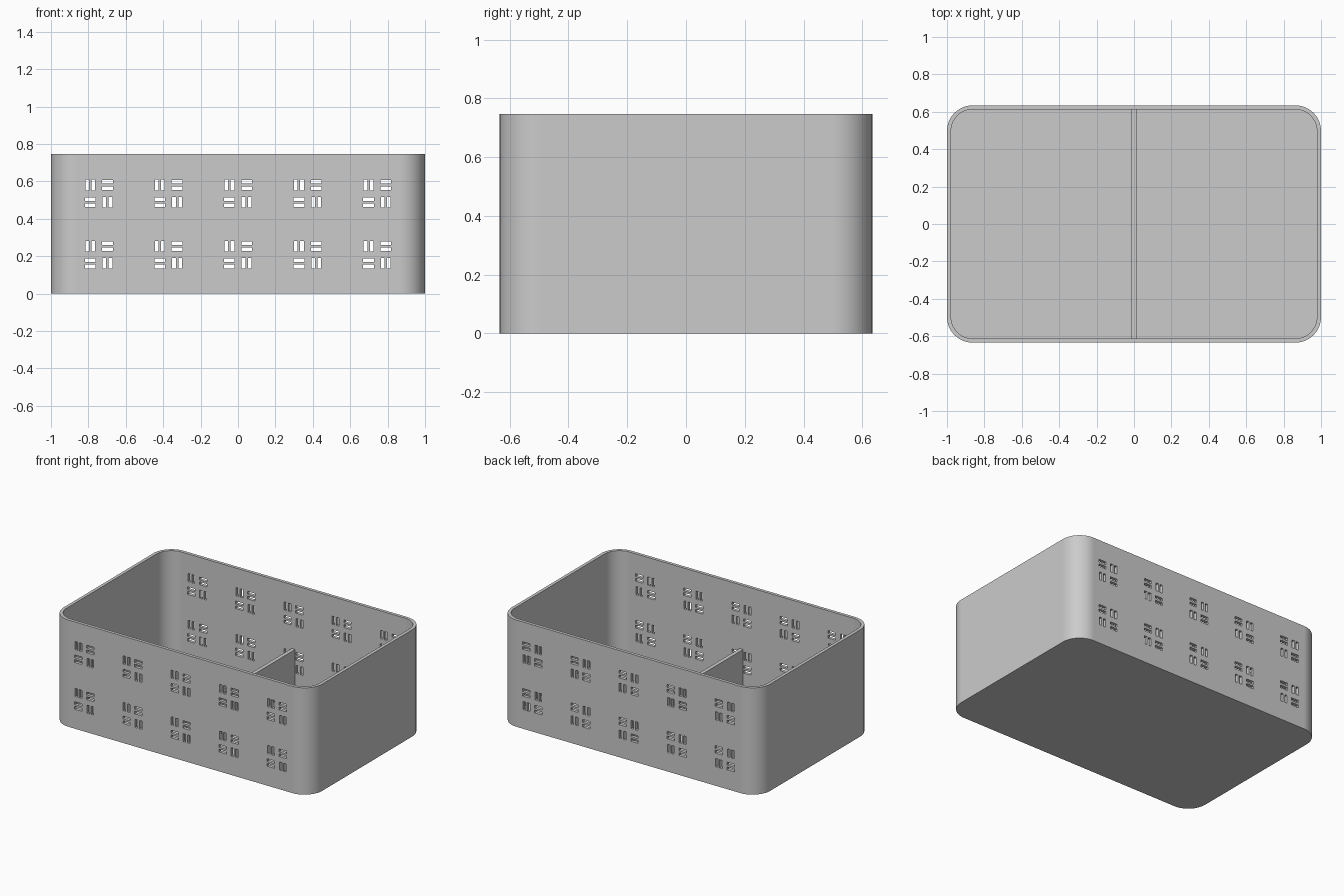
import bpy
import bmesh
import math
from mathutils import Vector, Matrix

if "Cube" in bpy.data.objects:
    bpy.data.objects.remove(bpy.data.objects["Cube"], do_unlink=True)

HALF_X, HALF_Y, HEIGHT = 1.0, 0.634, 0.746
WALL, RADIUS, ARC_STEPS = 0.022, 0.137, 16
DIVIDER_TOP = 0.30

grey = bpy.data.materials.new("grey plastic")
grey.use_nodes = True
colour = (0.6, 0.6, 0.6, 1)
grey.diffuse_color = colour
grey.node_tree.nodes["Principled BSDF"].inputs["Base Color"].default_value = colour


def make_object(name, bm):
    bmesh.ops.recalc_face_normals(bm, faces=bm.faces)
    mesh = bpy.data.meshes.new(name)
    bm.to_mesh(mesh)
    bm.free()
    mesh.materials.append(grey)
    obj = bpy.data.objects.new(name, mesh)
    bpy.context.collection.objects.link(obj)
    return obj


def add_box(bm, centre, size):
    matrix = Matrix.Translation(centre) @ Matrix.Diagonal(Vector(size).to_4d())
    bmesh.ops.create_cube(bm, size=1, matrix=matrix)


def rounded_ring(bm, inset, z):
    """Vertices of a rounded rectangle, counter-clockwise."""
    ring = []
    r = RADIUS - inset
    corners = [(1, 1), (-1, 1), (-1, -1), (1, -1)]
    for quarter, (sx, sy) in enumerate(corners):
        for step in range(ARC_STEPS + 1):
            a = (quarter + step / ARC_STEPS) * math.pi / 2
            x = sx * (HALF_X - RADIUS) + r * math.cos(a)
            y = sy * (HALF_Y - RADIUS) + r * math.sin(a)
            ring.append(bm.verts.new((x, y, z)))
    return ring


# Open box: outer wall, rim, inner wall, floor
bm = bmesh.new()
levels = [(0, 0), (0, HEIGHT), (WALL, HEIGHT), (WALL, WALL)]
rings = [rounded_ring(bm, inset, z) for inset, z in levels]
for low, high in zip(rings, rings[1:]):
    for i in range(len(low)):
        j = (i + 1) % len(low)
        bm.faces.new((low[i], low[j], high[j], high[i]))
bm.faces.new(rings[0])
bm.faces.new(rings[-1])
box = make_object("box_shell", bm)

# Slot cutter: woven groups of paired bars through the front and back walls
bm = bmesh.new()
CELL, GAP, BAR_W, BAR_L = 0.046, 0.0165, 0.0195, 0.057
for column in range(-2, 3):
    for row_z in (0.208, 0.535):
        for sx in (-1, 1):
            for sz in (-1, 1):
                x, z = column * 0.372 + sx * CELL, row_z + sz * CELL
                upright = sx != sz
                for side in (-GAP, GAP):
                    if upright:
                        add_box(bm, (x + side, 0, z), (BAR_W, 2, BAR_L))
                    else:
                        add_box(bm, (x, 0, z + side), (BAR_L, 2, BAR_W))
cutter = make_object("slot_cutter", bm)
cutter.hide_render = True

cut = box.modifiers.new("slots", 'BOOLEAN')
cut.operation = 'DIFFERENCE'
cut.solver = 'EXACT'
cut.object = cutter
bpy.ops.object.select_all(action='DESELECT')
box.select_set(True)
bpy.context.view_layer.objects.active = box
bpy.ops.object.modifier_apply(modifier=cut.name)
bpy.data.objects.remove(cutter, do_unlink=True)

# Smooth corners with flat walls
bpy.ops.object.shade_smooth_by_angle(angle=math.radians(30))
weighted = box.modifiers.new("flat walls", 'WEIGHTED_NORMAL')
weighted.keep_sharp = True

# Low divider across the middle
bm = bmesh.new()
bottom = WALL / 2
add_box(bm, (0, 0, (bottom + DIVIDER_TOP) / 2),
        (0.027, 2 * HALF_Y - WALL, DIVIDER_TOP - bottom))
make_object("divider", bm)
